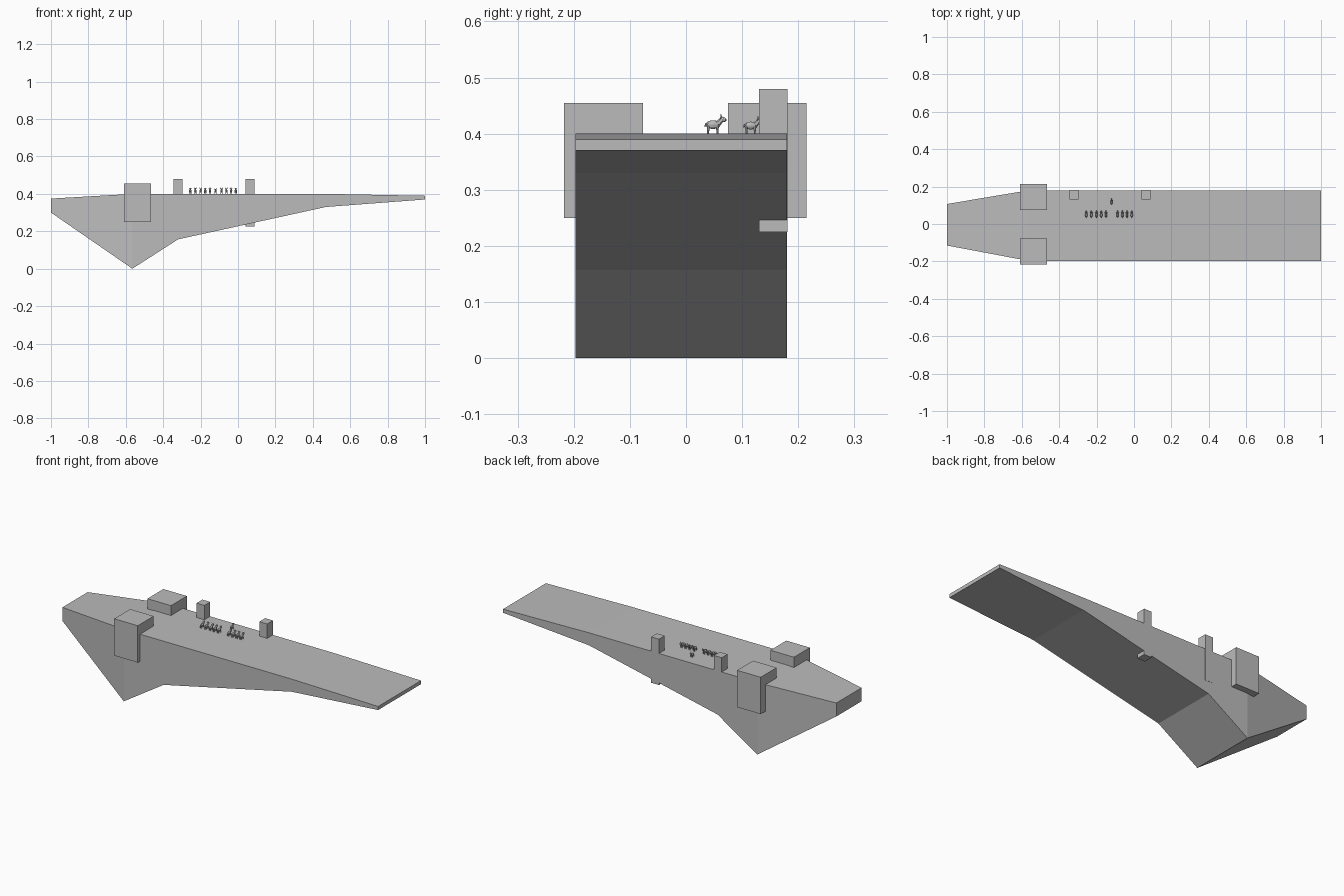
import bpy, bmesh, math
from mathutils import Matrix, Vector

if "Cube" in bpy.data.objects:
    bpy.data.objects.remove(bpy.data.objects["Cube"])

# One flat grey for everything
grey = bpy.data.materials.new("plain_grey")
grey.diffuse_color = (0.5, 0.5, 0.5, 1)
grey.use_nodes = True
grey.node_tree.nodes["Principled BSDF"].inputs["Base Color"].default_value = grey.diffuse_color


def finish(name, bm):
    bmesh.ops.recalc_face_normals(bm, faces=bm.faces)
    me = bpy.data.meshes.new(name)
    bm.to_mesh(me)
    bm.free()
    me.materials.append(grey)
    ob = bpy.data.objects.new(name, me)
    bpy.context.collection.objects.link(ob)
    return ob


def box(name, x0, x1, y0, y1, z0, z1):
    bm = bmesh.new()
    m = Matrix.Translation(((x0 + x1) / 2, (y0 + y1) / 2, (z0 + z1) / 2)) @ Matrix.Diagonal((x1 - x0, y1 - y0, z1 - z0, 1))
    bmesh.ops.create_cube(bm, size=1, matrix=m)
    return finish(name, bm)


# Hull: cross-sections (x, bottom z, top z, y min, y max) lofted along x
sections = [(-1, .30, .375, -.115, .107), (-.565, 0, .40, -.197, .18),
            (-.32, .157, .40, -.197, .18), (.47, .33, .40, -.197, .18),
            (1, .37, .39, -.197, .18)]
bm = bmesh.new()
rings = [[bm.verts.new(p) for p in ((x, y0, z0), (x, y1, z0), (x, y1, z1), (x, y0, z1))]
         for x, z0, z1, y0, y1 in sections]
for a, b in zip(rings, rings[1:]):
    for i in range(4):
        j = (i + 1) % 4
        bm.faces.new((a[i], a[j], b[j], b[i]))
bm.faces.new(rings[0])
bm.faces.new(rings[-1])
finish("hull", bm)

# Side blocks overhanging the edges, and two towers on the back edge
box("side_block_front", -.61, -.465, -.217, -.077, .25, .455)
box("side_block_back", -.61, -.465, .075, .215, .25, .455)
box("tower_left", -.346, -.298, .13, .181, .225, .48)
box("tower_right", .04, .088, .13, .181, .225, .48)


# Small four-legged animal facing +y, standing on the deck
def animal(name, x, y, s=1.0):
    bm = bmesh.new()

    def ball(c, r, tilt=0):
        m = Matrix.Translation(c) @ Matrix.Rotation(tilt, 4, 'X') @ Matrix.Diagonal((*r, 1))
        bmesh.ops.create_uvsphere(bm, u_segments=8, v_segments=6, radius=1, matrix=m)

    def limb(a, b, r1, r2):
        a, b = Vector(a), Vector(b)
        m = Matrix.Translation((a + b) / 2) @ (b - a).to_track_quat('Z', 'Y').to_matrix().to_4x4()
        bmesh.ops.create_cone(bm, cap_ends=True, segments=6, radius1=r1, radius2=r2,
                              depth=(b - a).length, matrix=m)

    ball((0, -.004, .016), (.0065, .0135, .0078))                 # body
    limb((0, .005, .018), (0, .012, .025), .0055, .004)           # neck
    ball((0, .014, .0255), (.004, .0065, .0045), math.radians(-20))  # head
    limb((0, -.016, .019), (0, -.0185, .012), .0015, .001)        # tail
    for sx in (-1, 1):
        limb((sx * .003, .011, .029), (sx * .0045, .010, .035), .0015, .0006)   # horn
        limb((sx * .003, .010, .028), (sx * .0075, .008, .027), .0015, .0008)   # ear
        for ly in (-.0125, .004):
            limb((sx * .0037, ly, .013), (sx * .0037, ly, 0), .0026, .0016)     # leg
    bmesh.ops.transform(bm, matrix=Matrix.Translation((x, y, .40)) @ Matrix.Scale(s, 4), verts=bm.verts)
    finish(name, bm)


row = (-.255, -.228, -.20, -.175, -.15, -.088, -.062, -.037, -.012)
for i, x in enumerate(row):
    animal(f"herd_animal_{i + 1}", x, .052)
animal("lead_animal", -.12, .119, .9)
